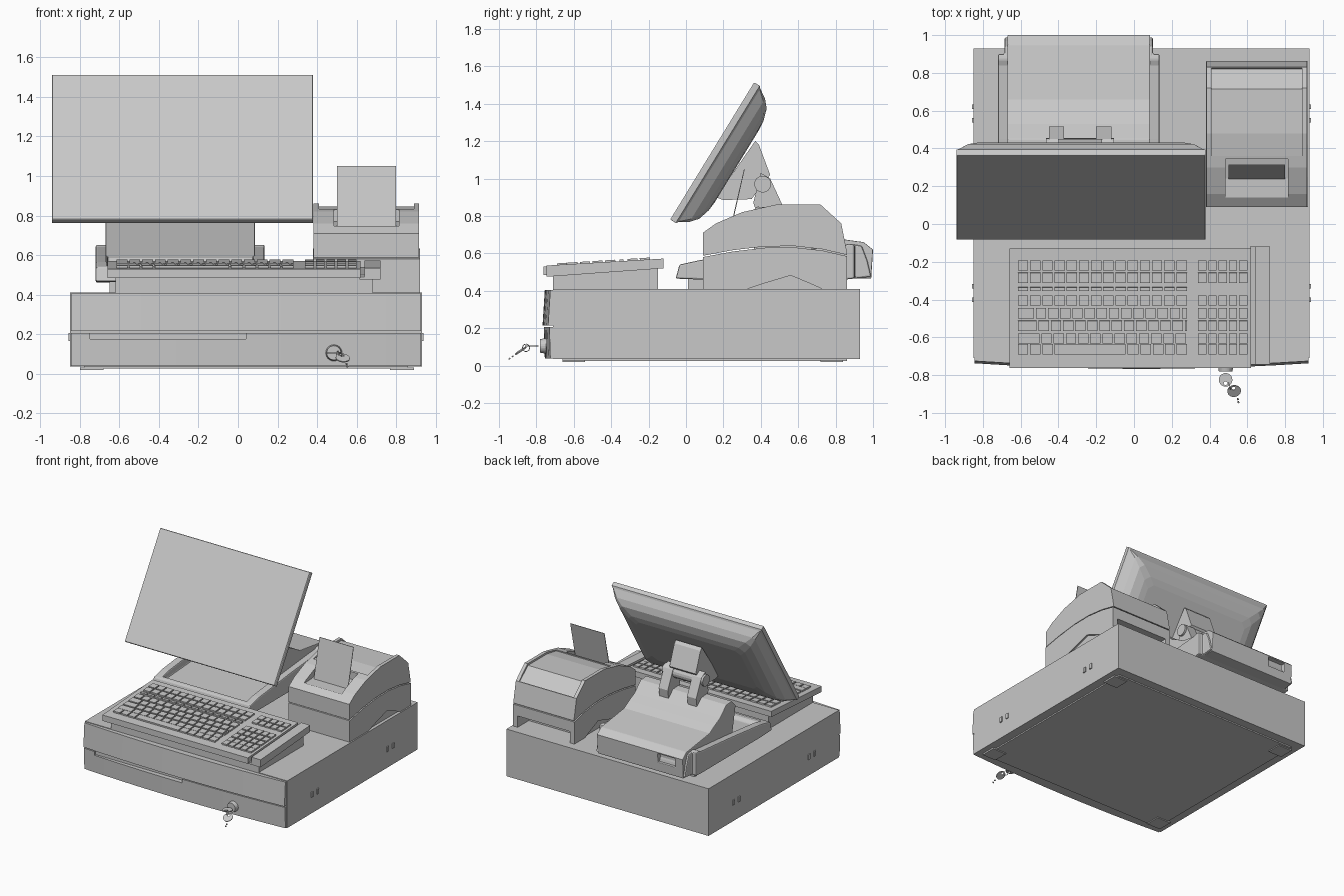
import bpy, bmesh
from math import sin, cos, atan, atan2, pi
from mathutils import Matrix, Vector

if "Cube" in bpy.data.objects:
    bpy.data.objects.remove(bpy.data.objects["Cube"])

grey = bpy.data.materials.new("plain grey")
grey.use_nodes = True
grey.diffuse_color = (0.58, 0.58, 0.58, 1)
grey.node_tree.nodes["Principled BSDF"].inputs["Base Color"].default_value = grey.diffuse_color


def finish(bm, name):
    bmesh.ops.recalc_face_normals(bm, faces=bm.faces)
    mesh = bpy.data.meshes.new(name)
    bm.to_mesh(mesh)
    bm.free()
    mesh.materials.append(grey)
    ob = bpy.data.objects.new(name, mesh)
    bpy.context.collection.objects.link(ob)
    return ob


def add_box(bm, x, y, z, rot=Matrix()):
    mid = Vector([(a + b) / 2 for a, b in (x, y, z)])
    size = Matrix.Diagonal([b - a for a, b in (x, y, z)] + [1])
    bmesh.ops.create_cube(bm, size=1, matrix=Matrix.Translation(mid) @ rot @ size)


def box(name, *spans):
    bm = bmesh.new()
    for span in spans:
        add_box(bm, *span)
    return finish(bm, name)


def loft(name, loops):
    """Skin between matching rings of points and cap both ends."""
    bm = bmesh.new()
    rings = [[bm.verts.new(p) for p in loop] for loop in loops]
    n = len(rings[0])
    for a, b in zip(rings, rings[1:]):
        for i in range(n):
            j = (i + 1) % n
            bm.faces.new((a[i], a[j], b[j], b[i]))
    bm.faces.new(rings[0])
    bm.faces.new(rings[-1])
    return finish(bm, name)


def prism(name, profile, x0, x1):
    return loft(name, [[(x, y, z) for y, z in profile] for x in (x0, x1)])


def cut(ob, cutter):
    cutter.hide_render = True
    mod = ob.modifiers.new("cut", "BOOLEAN")
    mod.operation = "DIFFERENCE"
    mod.solver = "EXACT"
    mod.object = cutter
    bpy.context.view_layer.objects.active = ob
    bpy.ops.object.modifier_apply(modifier="cut")
    bpy.data.objects.remove(cutter)


def bevel(ob, width, segments=2):
    mod = ob.modifiers.new("bevel", "BEVEL")
    mod.width, mod.segments, mod.limit_method = width, segments, "ANGLE"


# Cash drawer housing, base plate and feet
box("drawer_housing", ((-.85, .93), (-.71, .93), (.035, .41)))
box("drawer_base_plate", ((-.78, .86), (-.66, .86), (.025, .04)))
box("drawer_feet", *[((x - .06, x + .06), (y - .06, y + .06), (.018, .03))
                     for x in (-.74, .83) for y in (-.6, .78)])


# Bowed drawer front
def bowed_panel(name, x0, x1, z0, z1, lean0, lean1):
    loops = []
    for z, lean in ((z0, lean0), (z1, lean1)):
        xs = [x0 + (x1 - x0) * i / 10 for i in range(11)]
        arc = [(x, -.725 - .03 * (1 - ((x - .04) / .89) ** 2) - lean, z) for x in xs]
        loops.append(arc + [(x1, -.7, z), (x0, -.7, z)])
    return loft(name, loops)


bowed_panel("drawer_front_upper", -.845, .925, .215, .405, .012, 0)
lower = bowed_panel("drawer_front_lower", -.845, .925, .038, .205, 0, .005)
cut(lower, box("pull_cutter", ((-.75, .04), (-.8, -.72), (.175, .25))))

# Side tabs
box("side_tabs", *[((x - .008, x + .008), (y - .012, y + .012), (.165, .205))
                   for x in (-.85, .93) for y in (-.4, -.33, .55, .62)])

# Lock and keys
bm = bmesh.new()
bmesh.ops.create_cone(bm, cap_ends=True, segments=24, radius1=.045, radius2=.036, depth=.05,
                      matrix=Matrix.Translation((.485, -.755, .105)) @ Matrix.Rotation(pi / 2, 4, "X"))
finish(bm, "lock")


def key(name, place, length):
    bm = bmesh.new()
    bmesh.ops.create_cone(bm, cap_ends=True, segments=20, radius1=.036, radius2=.036, depth=.006)
    add_box(bm, (-.011, .011), (-length, -.025), (-.003, .003))
    for i in range(3):
        add_box(bm, (.008, .017), (-.06 - i * .02, -.05 - i * .02), (-.003, .003))
    bm.transform(place)
    ob = finish(bm, name)
    hole = bmesh.new()
    bmesh.ops.create_cone(hole, cap_ends=True, segments=12, radius1=.01, radius2=.01, depth=.05,
                          matrix=place @ Matrix.Translation((0, .018, 0)))
    cut(ob, finish(hole, "hole_cutter"))


key("lock_key", Matrix.Translation((.485, -.825, .105)) @ Matrix.Rotation(pi, 4, "Z"), .08)
key("hanging_key", Matrix.Translation((.53, -.884, .079)) @ Matrix.Rotation(.17, 4, "Z")
    @ Matrix.Rotation(.59, 4, "X"), .14)
bpy.ops.mesh.primitive_torus_add(major_radius=.02, minor_radius=.002, major_segments=20,
                                 minor_segments=6, location=(.505, -.855, .095),
                                 rotation=(0, pi / 2, .3))
ring = bpy.context.object
ring.name = "key_ring"
ring.data.materials.append(grey)

# Keyboard
prism("keyboard_base", [(-.71, .41), (-.71, .5), (-.15, .54), (-.15, .41)], -.62, .68)
slope = .0625


def top_z(y):
    return .53 + slope * (y + .765)


prism("keyboard_case", [(-.762, .483), (-.762, .53), (-.13, .57), (-.13, .525)], -.66, .62)
bm = bmesh.new()
tilt = Matrix.Rotation(atan(slope), 4, "X")


def key_cap(x0, x1, y, depth):
    z = top_z(y)
    add_box(bm, (x0 + .005, x1 - .005), (y - depth / 2, y + depth / 2), (z - .005, z + .012), tilt)


rows = [-.22, -.285, -.405, -.472, -.539, -.606, -.663]
for r, y in enumerate(rows):
    shift = (0, 0, 0, .03, .045, .06, 0)[r]
    edges = [-.62] + [-.555 + shift + i * .0645 for i in range(13)] + [.285]
    if r == 6:
        edges = [-.62, -.555, -.49, -.425, -.04, .03, .095, .16, .22, .285]
    for a, b in zip(edges, edges[1:]):
        if b - a > .02:
            key_cap(a, b, y, .054)
    for i in range(5):
        key_cap(.335 + i * .054, .389 + i * .054, y, .054)
for i in range(14):
    key_cap(-.62 + i * .0646, -.555 + i * .0646, -.345, .02)
finish(bm, "keyboard_keys")

# Card reader beside the keyboard, with a swipe slot
prism("card_reader", [(-.745, .475), (-.745, .535), (-.12, .572), (-.12, .52)], .64, .72)
prism("swipe_slot_floor", [(-.745, .475), (-.745, .49), (-.12, .535), (-.12, .52)], .615, .645)

# Receipt printer
seam = [(.09, .58), (.25, .61), (.42, .63), (.58, .632), (.73, .615), (.86, .585)]
body = prism("printer_body", [(.86, .41), (.09, .41)] + seam, .38, .92)
arch = [(.3, .4), (.42, .44), (.56, .482), (.66, .44), (.75, .4)]
for x in (.37, .905):
    cut(body, prism("arch_cutter", arch, x, x + .025))
cut(body, box("port_cutter", ((.42, .88), (.72, .9), (.4, .5))))
roof = [(.862, .6), (.83, .76), (.72, .86), (.48, .86), (.3, .82), (.16, .76), (.09, .71)]
cover = prism("printer_cover", [(y, z + .007) for y, z in seam] + roof, .383, .917)
cut(cover, prism("lid_cutter", [(.36, .825), (.48, .845), (.715, .845), (.82, .755),
                                (.86, .8), (.8, .95), (.36, .95)], .41, .89))
cut(cover, prism("slot_cutter", [(.14, .742), (.14, 1), (.345, 1), (.345, .77), (.24, .745)], .485, .815))
prism("paper_receipt", [(.238, .74), (.31, 1.05), (.314, 1.05), (.244, .74)], .5, .8)

# Display base: tray, dish and raised housing
tray = prism("base_tray", [(-.055, .465), (-.035, .54), (.08, .565), (.45, .605), (.84, .64), (.87, .652),
                           (.94, .64), (.97, .56), (.99, .475), (.85, .46), (.08, .46)], -.72, .135)
cut(tray, prism("dish_cutter", [(.0, .53), (.03, .51), (.36, .53), (.4, .7), (.0, .7)], -.66, .075))
for x0, x1 in ((-.73, -.685), (.1, .145)):
    cut(tray, box("corner_cutter", ((x0, x1), (.9, 1.1), (.4, .7))))
bevel(tray, .012)
box("base_feet", *[((x - .05, x + .05), (y - .04, y + .04), (.405, .48))
                   for x in (-.6, .02) for y in (.05, .78)])
hump = [(.99, .465), (1, .62), (.95, .66), (.66, .70), (.6, .735), (.53, .77), (.45, .845),
        (.38, .85), (.33, .8), (.37, .6), (.4, .465)]
housing = prism("base_housing", hump, -.67, .085)
cut(housing, box("rear_socket_cutter", ((-.6, -.45), (.965, 1.1), (.54, .61))))
bevel(housing, .01)

# Monitor: lofted along the screen normal from bezel to back shell
foot, head = Vector((0, -.085, .78)), Vector((0, .365, 1.515))
up = (head - foot).normalized()
back = Vector((0, up.z, -up.y))
height = (head - foot).length


def screen_ring(inset, depth):
    low, high = foot + up * inset + back * depth, foot + up * (height - inset) + back * depth
    corner = min(inset * .4, .04)
    pts = []
    x0, x1 = -.942 + inset, .38 - inset
    for x, v, first in ((x0, 0, 1), (x1, 0, 0), (x1, 1, 1), (x0, 1, 0)):
        sx, sv = (1 if x == x0 else -1), (1 if v == 0 else -1)
        base = low if v == 0 else high
        near = [Vector((x, 0, 0)) + base + up * corner * sv, Vector((x + sx * corner, 0, 0)) + base]
        pts += near if first else near[::-1]
    return pts


loft("monitor", [screen_ring(i, d) for i, d in
                 ((.004, 0), (.001, .005), (.001, .035), (.012, .045), (.045, .095),
                  (.085, .13), (.15, .15), (.2, .155))])

# Tilting neck: bracket, twin arms and hinge
prism("neck_bracket", [(.37, 1.2), (.39, 1.18), (.45, 1.02), (.35, .89), (.2, .885), (.16, .9)], -.4, -.17)
for side, x in (("right", -.45), ("left", -.2)):
    prism(side + "_neck_arm", [(.4, 1.03), (.45, 1.0), (.515, .86), (.5, .76), (.4, .76), (.36, .87)], x, x + .08)
bm = bmesh.new()
bmesh.ops.create_cone(bm, cap_ends=True, segments=16, radius1=.045, radius2=.045, depth=.36,
                      matrix=Matrix.Translation((-.285, .41, .97)) @ Matrix.Rotation(pi / 2, 4, "Y"))
finish(bm, "neck_hinge")
